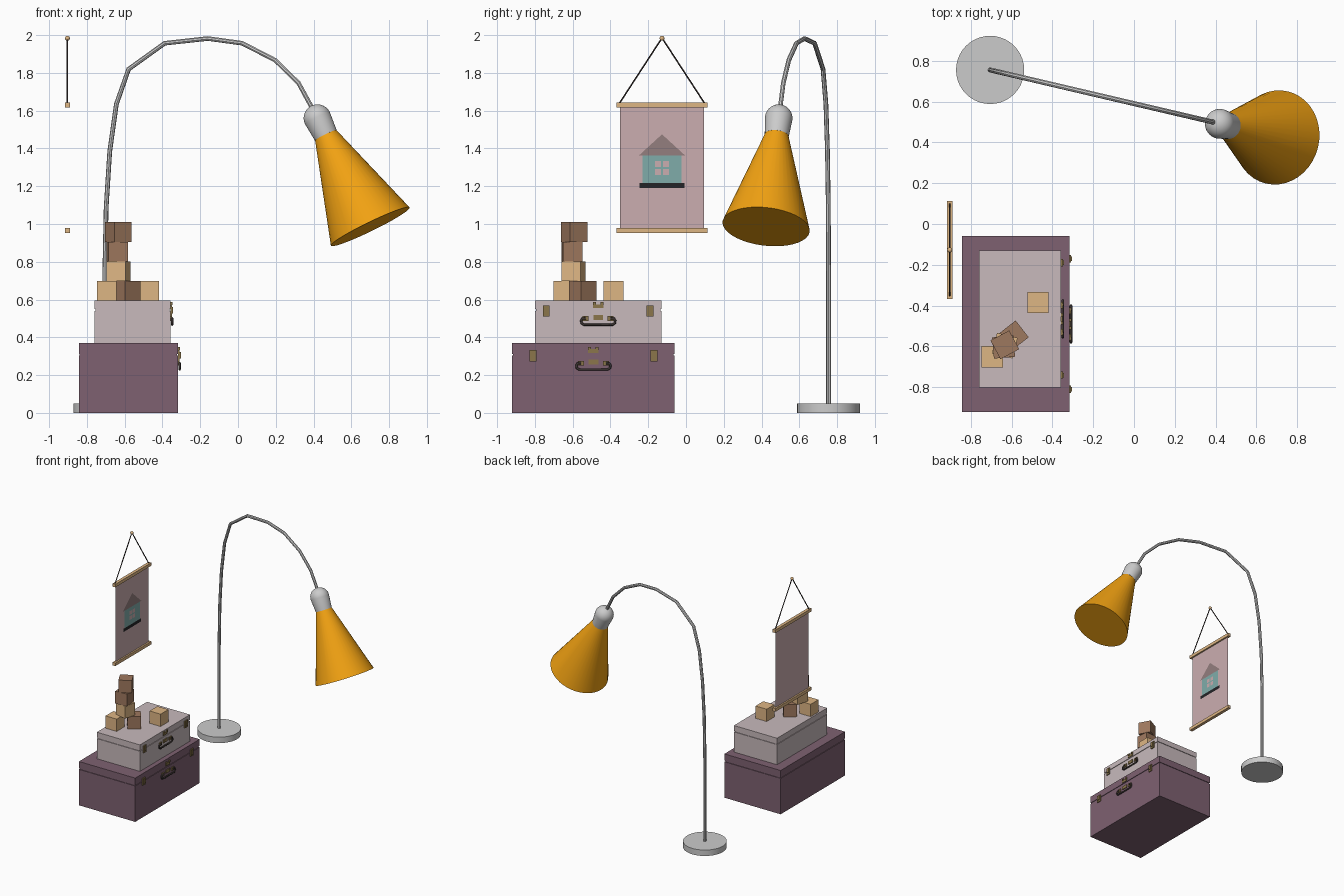
import bpy, bmesh, math
from mathutils import Vector

if "Cube" in bpy.data.objects:
    bpy.data.objects.remove(bpy.data.objects["Cube"])


def material(name, rgb):
    lin = [((c / 255 + 0.055) / 1.055) ** 2.4 for c in rgb]
    m = bpy.data.materials.new(name)
    m.diffuse_color = (*lin, 1)
    m.use_nodes = True
    m.node_tree.nodes["Principled BSDF"].inputs["Base Color"].default_value = m.diffuse_color
    return m


PLUM = material("plum", (126, 97, 113))
PALE = material("pale", (200, 186, 188))
BRASS = material("brass", (139, 118, 75))
DARK = material("dark", (62, 54, 52))
TAN = material("tan_wood", (222, 182, 132))
BROWN = material("brown_wood", (158, 120, 94))
ORANGE = material("orange", (242, 162, 18))
PINK = material("pink_cloth", (203, 174, 176))
TEAL = material("teal", (128, 172, 170))
ROOF = material("roof", (148, 127, 127))
BLACK = material("black", (35, 35, 38))


def finish(name, bm, mat=None, smooth=False):
    me = bpy.data.meshes.new(name)
    bm.to_mesh(me)
    bm.free()
    ob = bpy.data.objects.new(name, me)
    bpy.context.collection.objects.link(ob)
    if mat:
        me.materials.append(mat)
    if smooth:
        shade(ob)
    return ob


def shade(ob):
    bpy.ops.object.select_all(action='DESELECT')
    ob.select_set(True)
    bpy.context.view_layer.objects.active = ob
    bpy.ops.object.shade_smooth_by_angle(angle=math.radians(35))


def box(name, lo, hi, mat=None, turn=0):
    bm = bmesh.new()
    bmesh.ops.create_cube(bm, size=1)
    lo, hi = Vector(lo), Vector(hi)
    bmesh.ops.scale(bm, vec=hi - lo, verts=bm.verts)
    ob = finish(name, bm, mat)
    ob.location = (lo + hi) / 2
    ob.rotation_euler.z = math.radians(turn)
    return ob


def lathe(name, profile, loc, axis=(0, 0, 1), mat=None):
    bm = bmesh.new()
    vs = [bm.verts.new((r, 0, z)) for r, z in profile]
    es = [bm.edges.new(p) for p in zip(vs, vs[1:])]
    bmesh.ops.spin(bm, geom=vs + es, cent=(0, 0, 0), axis=(0, 0, 1),
                   angle=2 * math.pi, steps=40)
    bmesh.ops.remove_doubles(bm, verts=bm.verts, dist=1e-4)
    bmesh.ops.recalc_face_normals(bm, faces=bm.faces)
    ob = finish(name, bm, mat, True)
    ob.location = loc
    ob.rotation_euler = Vector(axis).to_track_quat('Z', 'Y').to_euler()
    return ob


def tube(name, pts, radius, mat=None, cyclic=False):
    cu = bpy.data.curves.new(name, 'CURVE')
    cu.dimensions = '3D'
    cu.bevel_depth = radius
    cu.bevel_resolution = 2
    cu.use_fill_caps = True
    sp = cu.splines.new('POLY')
    sp.points.add(len(pts) - 1)
    for p, co in zip(sp.points, pts):
        p.co = (*co, 1)
    sp.use_cyclic_u = cyclic
    ob = bpy.data.objects.new(name, cu)
    bpy.context.collection.objects.link(ob)
    if mat:
        cu.materials.append(mat)
    bpy.ops.object.select_all(action='DESELECT')
    ob.select_set(True)
    bpy.context.view_layer.objects.active = ob
    bpy.ops.object.convert(target='MESH')
    return bpy.context.object


def panel(name, x, yz, mat):
    bm = bmesh.new()
    bm.faces.new([bm.verts.new((x, y, z)) for y, z in yz])
    return finish(name, bm, mat)


def rect(y0, z0, y1, z1):
    return [(y0, z0), (y1, z0), (y1, z1), (y0, z1)]


# Suitcases: body, recessed seam, lid and brass fittings on the +x side
def suitcase(name, lo, hi, seam, latch_half, mat):
    (x0, y0, z0), (x1, y1, z1) = lo, hi
    yc = (y0 + y1) / 2
    g = 0.005
    box(name + "_body", lo, (x1, y1, seam - g), mat)
    box(name + "_seam", (x0 + g, y0 + g, seam - g), (x1 - g, y1 - g, seam + g), mat)
    box(name + "_lid", (x0, y0, seam + g), hi, mat)
    for s in (-1, 1):
        y = yc + s * latch_half
        box(name + "_latch", (x1, y - 0.018, seam - 0.035), (x1 + 0.008, y + 0.018, seam + 0.024), BRASS)
        box(name + "_latch_clasp", (x1 + 0.008, y - 0.011, seam - 0.02), (x1 + 0.014, y + 0.011, seam + 0.015), BRASS)
        yh = yc + s * 0.066
        box(name + "_handle_mount", (x1, yh - 0.016, seam - 0.058), (x1 + 0.008, yh + 0.016, seam - 0.032), BRASS)
        box(name + "_lock_stud", (x1, yc + s * 0.02 - 0.008, seam + 0.026), (x1 + 0.01, yc + s * 0.02 + 0.008, seam + 0.042), BRASS)
    box(name + "_lock_plate", (x1, yc - 0.028, seam + 0.01), (x1 + 0.006, yc + 0.028, seam + 0.03), BRASS)
    box(name + "_keyhole_plate", (x1, yc - 0.026, seam - 0.052), (x1 + 0.007, yc + 0.026, seam - 0.026), BRASS)
    half = [(0.066, -0.044), (0.084, -0.046), (0.09, -0.056), (0.088, -0.07), (0.076, -0.078)]
    path = [(s * y, z) for s, h in ((-1, half), (1, half[::-1])) for y, z in h]
    tube(name + "_handle", [(x1 + 0.008, yc + y, seam + z) for y, z in path], 0.0065, DARK)


suitcase("large_suitcase", (-0.843, -0.92, 0), (-0.317, -0.06, 0.37), 0.308, 0.32, PLUM)
suitcase("small_suitcase", (-0.76, -0.80, 0.37), (-0.357, -0.13, 0.594), 0.545, 0.275, PALE)

# Toy blocks
S = 0.104
for i, (x, y, level, turn, mat) in enumerate([
        (-0.470, -0.384, 0, 0, TAN), (-0.695, -0.65, 0, 0, TAN),
        (-0.589, -0.546, 0, 38, BROWN), (-0.633, -0.596, 1, -14, TAN),
        (-0.639, -0.603, 2, 5, BROWN), (-0.633, -0.592, 3, 28, BROWN)]):
    z = 0.594 + level * S
    box(f"block_{i + 1}", (x - S / 2, y - S / 2, z), (x + S / 2, y + S / 2, z + S), mat, turn)

# Wall hanging: cloth, two rails, cords and peg
X, Y = -0.903, -0.127
for label, z in (("top", 1.63), ("bottom", 0.965)):
    box(label + "_rail", (X - 0.013, Y - 0.24, z - 0.013), (X + 0.013, Y + 0.24, z + 0.013), TAN)
panel("cloth", X, rect(Y - 0.222, 0.965, Y + 0.222, 1.63), PINK)
for s in (-1, 1):
    tube("cord", [(X, Y + s * 0.228, 1.635), (X, Y, 1.985)], 0.004, DARK)
bm = bmesh.new()
bmesh.ops.create_uvsphere(bm, u_segments=16, v_segments=10, radius=0.013)
finish("hanging_peg", bm, TAN, True).location = (X, Y, 1.983)

# House picture on the cloth
panel("house_wall", X + 0.002, rect(Y - 0.102, 1.215, Y + 0.102, 1.363), TEAL)
panel("house_roof", X + 0.002, [(Y - 0.122, 1.363), (Y + 0.122, 1.363), (Y, 1.475)], ROOF)
panel("house_ground", X + 0.003, rect(Y - 0.118, 1.19, Y + 0.118, 1.217), BLACK)
for sy in (-1, 1):
    for sz in (-1, 1):
        cy, cz = Y + sy * 0.022, 1.297 + sz * 0.021
        panel("house_window_pane", X + 0.003, rect(cy - 0.016, cz - 0.016, cy + 0.016, cz + 0.016), PINK)

# Arc lamp: base, bent pole, socket and capped shade
BX, BY = -0.705, 0.755
lathe("lamp_base", [(0, 0), (0.167, 0), (0.167, 0.05), (0, 0.05)], (BX, BY, 0))
arc = [(-0.705, 0.04), (-0.705, 0.75), (-0.698, 1.087), (-0.679, 1.385), (-0.644, 1.634),
       (-0.579, 1.82), (-0.388, 1.957), (-0.16, 1.982), (0.022, 1.957), (0.197, 1.867),
       (0.32, 1.747), (0.40, 1.60)]
pole = tube("lamp_pole", [(x, BY - 0.234 * (x - BX), z) for x, z in arc], 0.0125)
shade(pole)

shade_end = Vector((0.70, 0.424, 0.986))
axis = Vector((0.435, -0.104, -0.894)).normalized()
L = 0.55
shade_top = shade_end - axis * L
dome = [(0.073 * math.sin(a), 0.073 - 0.073 * math.cos(a))
        for a in (math.radians(d) for d in range(0, 91, 10))]
lathe("lamp_socket", dome + [(0.064, 0.175), (0, 0.175)], shade_top - axis * 0.165, axis)
lathe("lamp_shade", [(0, 0), (0.06, 0), (0.232, L), (0, L)], shade_top, axis, ORANGE)
